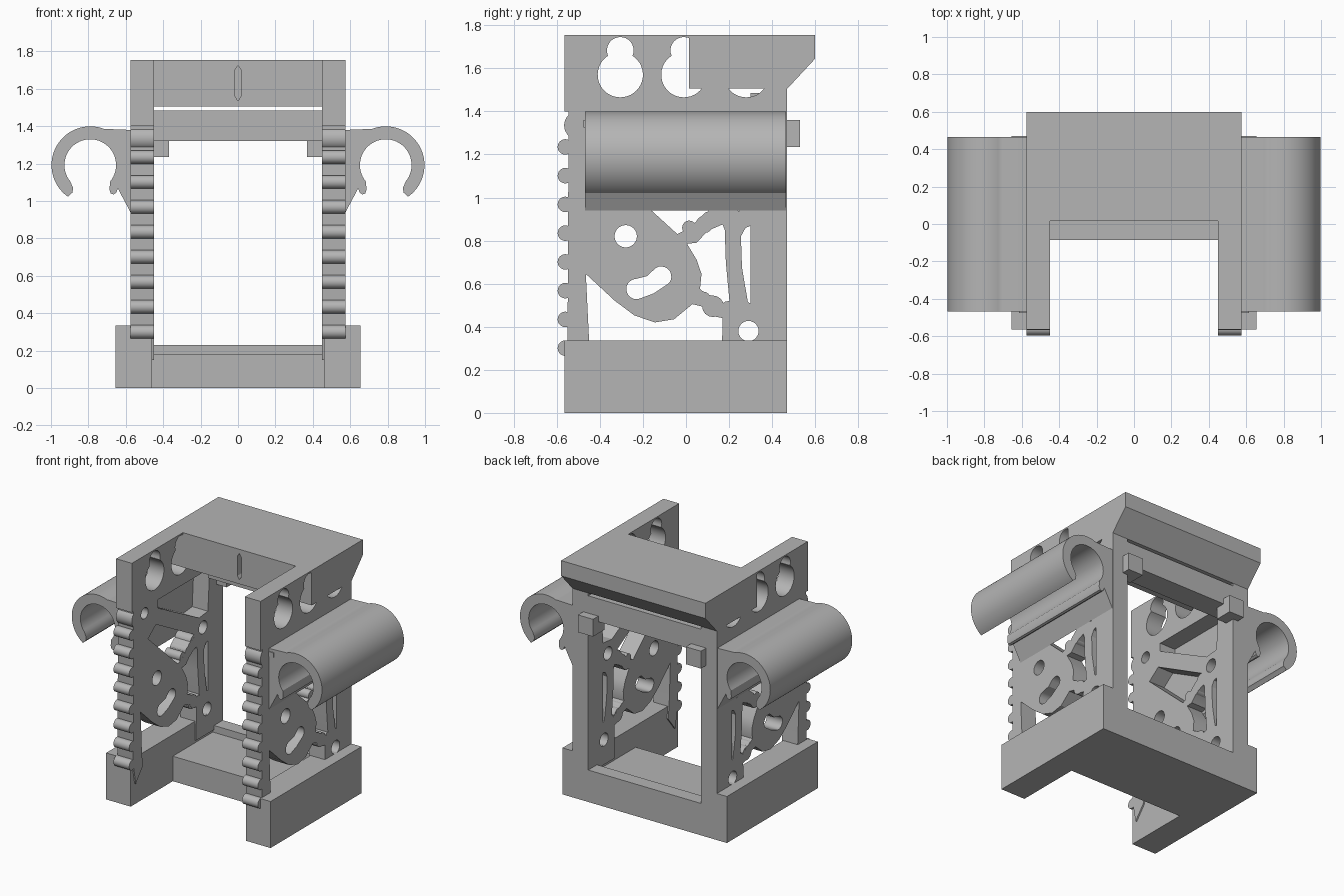
import bpy, math
from mathutils import Vector

if "Cube" in bpy.data.objects:
    bpy.data.objects.remove(bpy.data.objects["Cube"])

mat = bpy.data.materials.new("light_grey")
mat.diffuse_color = (0.46, 0.46, 0.46, 1)
mat.use_nodes = True
mat.node_tree.nodes["Principled BSDF"].inputs["Base Color"].default_value = mat.diffuse_color


def finish(name, mesh):
    mesh.name = name
    mesh.materials.clear()
    mesh.materials.append(mat)
    ob = bpy.data.objects.new(name, mesh)
    bpy.context.collection.objects.link(ob)
    return ob


def prism(name, loops, w0, w1, plane="yz"):
    """Fill closed outlines (later ones nested as holes) and extrude from w0 to w1."""
    cu = bpy.data.curves.new(name, "CURVE")
    cu.dimensions, cu.fill_mode, cu.extrude = "2D", "BOTH", abs(w1 - w0) / 2
    for pts in loops:
        sp = cu.splines.new("POLY")
        sp.points.add(len(pts) - 1)
        for p, (u, v) in zip(sp.points, pts):
            p.co = (u, v, 0, 1)
        sp.use_cyclic_u = True
    tmp = bpy.data.objects.new("tmp", cu)
    bpy.context.collection.objects.link(tmp)
    bpy.context.view_layer.update()
    dg = bpy.context.evaluated_depsgraph_get()
    me = bpy.data.meshes.new_from_object(tmp.evaluated_get(dg))
    bpy.data.objects.remove(tmp)
    mid = (w0 + w1) / 2
    for v in me.vertices:
        a, b, w = v.co
        v.co = (w + mid, a, b) if plane == "yz" else (a, mid - w, b)
    return finish(name, me)


def box(name, x, y, z):
    return prism(name, [[(y[0], z[0]), (y[1], z[0]), (y[1], z[1]), (y[0], z[1])]], *x)


def arc(cx, cy, r, a0=0, a1=360, n=24):
    m = n if abs(a1 - a0) == 360 else n + 1
    return [(cx + r * math.cos(math.radians(a0 + (a1 - a0) * i / n)),
             cy + r * math.sin(math.radians(a0 + (a1 - a0) * i / n))) for i in range(m)]


def keyhole(y):
    return arc(y, 1.57, 0.105, 122, 418, 32) + arc(y, 1.683, 0.062, -22, 202, 18)


# side plate outline, open at the bottom between front strip and rear post
outline = [(-.565, 1.755), (-.565, 1.4), (-.545, 1.4), (-.55, .3), (-.52, .15), (-.44, .25),
           (-.45, .335), (-.465, .645), (-.33, .52), (-.24, .453), (-.145, .42), (-.055, .435),
           (.03, .505), (.09, .49), (.12, .45), (.17, .44), (.165, .2), (.47, .2), (.47, 1.755)]
bean = (arc(-.23, .575, .047, 110, 290, 10) + [(-.15, .555), (-.09, .595)]
        + arc(-.115, .633, .047, -40, 140, 10) + [(-.18, .635)])
chain_gap = [(.005, .785), (.05, .79), (.1, .845), (.17, .875), (.18, .85), (.185, .70),
             (.203, .505), (.175, .505), (.13, .54), (.09, .555), (.065, .575), (.072, .645), (.05, .71)]
sliver = [(.255, .82), (.277, .86), (.3, .868), (.3, .507), (.287, .515), (.26, .675)]
middle_gap = [(-.38, 1.14), (-.04, .83), (.02, .86), (.09, .93), (.165, .96), (-.29, 1.21)]
upper_gap = [(-.27, 1.38), (.32, 1.38), (.3, 1.08), (.2, 1.07), (-.27, 1.32)]
pin_holes = [arc(-.28, .82, .052), arc(.29, .38, .047), arc(.245, .985, .047), arc(-.42, 1.34, .04)]
plate_loops = ([outline, bean, chain_gap, sliver, middle_gap, upper_gap] + pin_holes
               + [keyhole(y) for y in (-.305, -.01, .28)])

# clip cross-section: open ring on a wedge-shaped mount
clip = ([(.575, .94), (.575, 1.38), (.70, 1.385)] + arc(.79, 1.192, .207, 112, -55, 40)
        + [(.90, 1.032), (.885, 1.045), (.882, 1.07)] + arc(.79, 1.192, .138, -40, 220, 40)
        + [(.687, 1.06), (.68, 1.04), (.665, 1.035), (.65, 1.045), (.643, 1.068)])

# beads on the linkage strips inside the plate
beads = [(.015, .86, .033), (.085, .875, .04), (.145, .925, .045),
         (.08, .53, .033), (.125, .495, .05), (.2, .475, .045)]
beads += [(-.22 + .085 * i, 1.235 - .047 * i, .055) for i in range(5)]

for side, s in (("right", 1), ("left", -1)):
    def span(a, b):
        return (a, b) if s > 0 else (-b, -a)

    prism(side + "_plate", plate_loops, *span(.45, .575))
    # rounded ridges down the front edge
    for i in range(8):
        prism(f"{side}_ridge_{i}", [arc(-.56, 1.235 - .1335 * i, .036)], *span(.45, .575))
    prism(side + "_top_ridge", [arc(-.5, 1.335, .066, 90, 270, 14)], *span(.45, .575))
    for i, (y, z, r) in enumerate(beads):
        prism(f"{side}_bead_{i}", [arc(y, z, r, n=16)], *span(.4505, .5745))
    # clip, pin, rear block, base arm
    prism(side + "_clip", [[(s * x, z) for x, z in clip]], -.468, .465, "xz")
    box(side + "_pin", span(.57, .615), (-.475, -.405), (1.325, 1.36))
    box(side + "_rear_block", span(.37, .49), (.40, .53), (1.235, 1.36))
    box(side + "_base_arm", span(.46, .655), (-.565, .47), (0, .335))

# base floor and rear lip
box("base_floor", (-.46, .46), (-.085, .47), (0, .18))
box("base_rear_lip", (-.46, .46), (.37, .47), (.18, .23))

# rear cross bar and top slab with overhanging chamfered back edge
box("rear_cross_bar", (-.45, .45), (.30, .47), (1.32, 1.485))
slab = prism("top_slab", [[(.015, 1.505), (.47, 1.505), (.6, 1.645), (.6, 1.755), (.015, 1.755)]],
             -.575, .575)

# narrow slot in the slab front
cutter = prism("slot_cutter", [[(0, 1.535), (.016, 1.56), (.016, 1.70), (0, 1.725),
                                (-.016, 1.70), (-.016, 1.56)]], -.05, .07, "xz")
cutter.hide_render = True
cutter.hide_set(True)

# weld and smooth the round surfaces
for ob in bpy.context.collection.objects:
    weld = ob.modifiers.new("weld", "WELD")
    weld.merge_threshold = 0.0002
    if ob == cutter:
        continue
    bpy.ops.object.select_all(action="DESELECT")
    ob.select_set(True)
    bpy.context.view_layer.objects.active = ob
    bpy.ops.object.modifier_apply(modifier="weld")
    bpy.ops.object.shade_smooth_by_angle(angle=math.radians(30))
cut = slab.modifiers.new("slot", "BOOLEAN")
cut.object, cut.operation, cut.solver = cutter, "DIFFERENCE", "EXACT"
